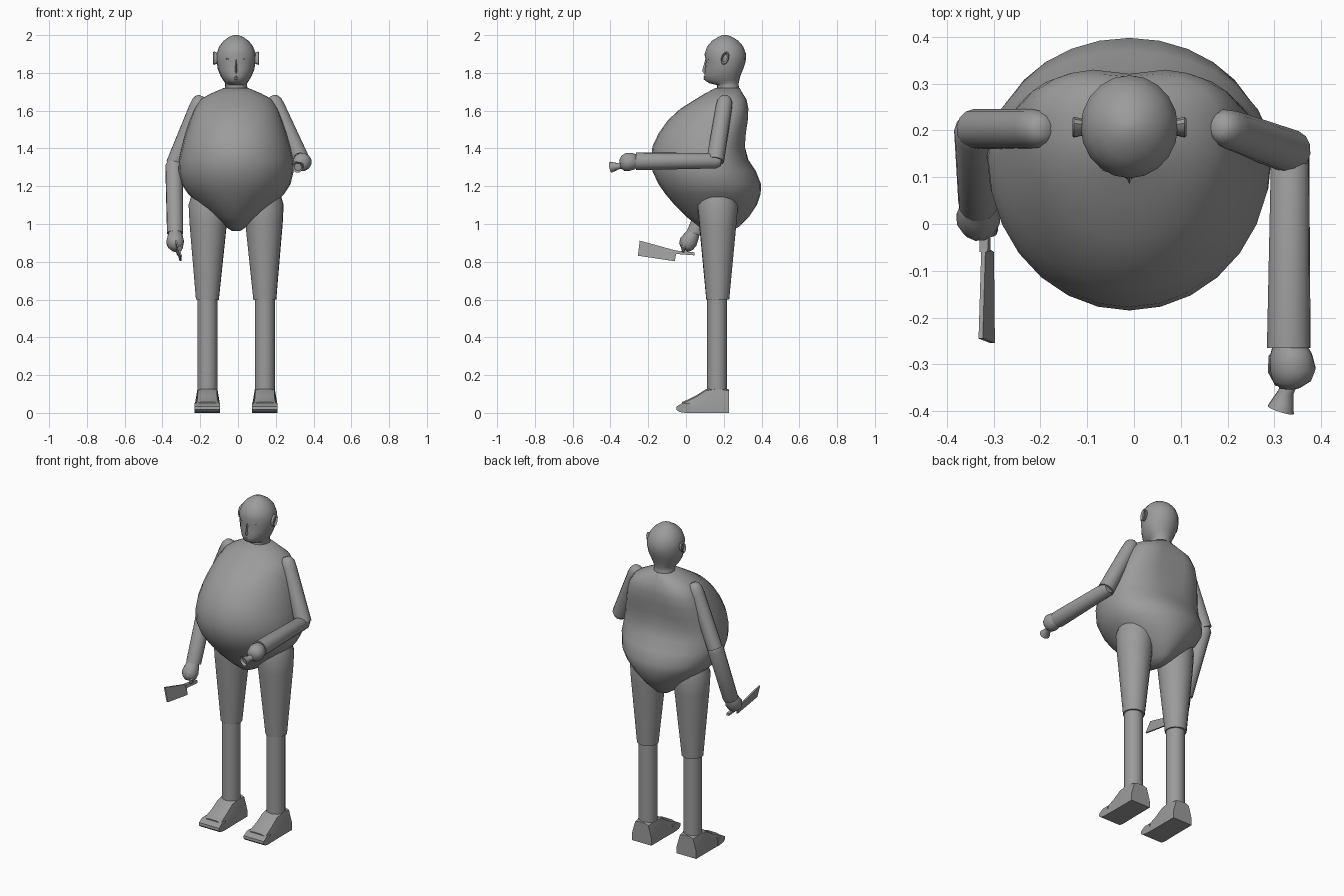
import bpy, bmesh, math
from mathutils import Vector

CX = -0.01  # body midline
grey = bpy.data.materials.new("plain_grey")
grey.diffuse_color = (0.33, 0.33, 0.33, 1)


def finish(name, bm, angle=40):
    bmesh.ops.recalc_face_normals(bm, faces=bm.faces)
    me = bpy.data.meshes.new(name)
    bm.to_mesh(me)
    bm.free()
    me.materials.append(grey)
    ob = bpy.data.objects.new(name, me)
    bpy.context.collection.objects.link(ob)
    bpy.ops.object.select_all(action='DESELECT')
    ob.select_set(True)
    bpy.context.view_layer.objects.active = ob
    bpy.ops.object.shade_smooth_by_angle(angle=math.radians(angle))
    return ob


def loft(name, rings, angle=40):
    """Skin a list of equal-length point rings and close both ends."""
    bm = bmesh.new()
    vs = [[bm.verts.new(p) for p in r] for r in rings]
    n = len(vs[0])
    for a, b in zip(vs, vs[1:]):
        for i in range(n):
            j = (i + 1) % n
            bm.faces.new((a[i], a[j], b[j], b[i]))
    bm.faces.new(vs[0])
    bm.faces.new(vs[-1])
    return finish(name, bm, angle)


def tube(name, stations, n=16, angle=40):
    """Round limb: stations are (point, radius) along a nearly straight path."""
    d = (Vector(stations[-1][0]) - Vector(stations[0][0])).normalized()
    u = d.orthogonal().normalized()
    v = d.cross(u)
    ring = [(math.cos(2 * math.pi * i / n), math.sin(2 * math.pi * i / n)) for i in range(n)]
    return loft(name, [[Vector(p) + r * (c * u + s * v) for c, s in ring]
                       for p, r in stations], angle)


def section(z, hw, yf, yb, yc, n, back_pow=1.0, groove=0.0, x0=CX):
    """Horizontal ring with different front and back depths."""
    pts = []
    for i in range(n):
        a = 2 * math.pi * i / n
        c, s = math.cos(a), math.sin(a)
        if s > 0:
            x = math.copysign(abs(c) ** back_pow, c) * hw
            y = yc + (yb - yc) * s ** back_pow
            y -= groove * max(0, 1 - abs(x) / 0.08)
        else:
            x, y = c * hw, yc + (yc - yf) * s
        pts.append((x0 + x, y, z))
    return pts


# Torso: big belly, hollow waist at the back, rounded seat
torso = [  # z, half width, front, back, middle, back squareness, spine groove
    (0.962, 0.02, 0.15, 0.23, 0.19, 1, 0),
    (0.985, 0.055, 0.07, 0.28, 0.18, 1, 0),
    (1.04, 0.125, 0.0, 0.335, 0.17, 1, 0),
    (1.10, 0.195, -0.06, 0.375, 0.17, 1, 0),
    (1.16, 0.255, -0.11, 0.395, 0.17, 1, 0),
    (1.21, 0.288, -0.145, 0.398, 0.16, 1, 0),
    (1.28, 0.305, -0.178, 0.37, 0.15, 1, 0),
    (1.34, 0.302, -0.185, 0.33, 0.14, .95, 0),
    (1.41, 0.287, -0.178, 0.315, 0.14, .85, .005),
    (1.48, 0.268, -0.145, 0.32, 0.15, .75, .01),
    (1.55, 0.245, -0.095, 0.33, 0.17, .7, .012),
    (1.61, 0.222, -0.03, 0.333, 0.19, .7, .012),
    (1.66, 0.19, 0.05, 0.325, 0.20, .75, .01),
    (1.69, 0.135, 0.10, 0.305, 0.21, .85, .005),
    (1.72, 0.065, 0.155, 0.285, 0.22, 1, 0),
]
loft("torso", [section(z, w, f, b, m, 28, p, g) for z, w, f, b, m, p, g in torso], 60)

# Head with jaw and neck
head = [
    (1.69, 0.064, 0.165, 0.29, 0.225), (1.735, 0.058, 0.165, 0.278, 0.225),
    (1.745, 0.058, 0.125, 0.279, 0.22), (1.76, 0.068, 0.10, 0.282, 0.215),
    (1.785, 0.083, 0.098, 0.288, 0.21), (1.82, 0.097, 0.10, 0.303, 0.21),
    (1.86, 0.103, 0.105, 0.316, 0.21), (1.90, 0.104, 0.098, 0.318, 0.208),
    (1.94, 0.09, 0.112, 0.303, 0.208), (1.97, 0.066, 0.138, 0.277, 0.208),
    (1.99, 0.038, 0.17, 0.245, 0.207), (2.0, 0.012, 0.195, 0.219, 0.207),
]
loft("head", [section(*h, 20) for h in head], 60)

# Nose wedge and lips
loft("nose", [[(CX - w, 0.125, z), (CX, y, z), (CX + w, 0.125, z)]
              for z, w, y in ((1.875, .01, .103), (1.81, .016, .085), (1.795, .014, .098))], 30)
for name, z in (("upper_lip", 1.778), ("lower_lip", 1.768)):
    tube(name, [((CX - .028, .114, z), .002), ((CX, .099, z), .006), ((CX + .028, .114, z), .002)], 8)

# Eyes and ears
for side, s in (("right", -1), ("left", 1)):
    x = CX + s * 0.042
    tube(side + "_eye", [((x - .016, .119 - s * -.004, 1.875), .001), ((x, .117, 1.875), .007),
                         ((x + .016, .119 + s * .004, 1.875), .001)], 8)
    outer = []
    for off, k in ((.095, .75), (.118, 1), (.122, .85), (.112, .55)):
        outer.append([(CX + s * off, .207 + .021 * k * math.cos(i * math.pi / 6) + .008 * k * math.sin(i * math.pi / 6),
                       1.878 + .036 * k * math.sin(i * math.pi / 6)) for i in range(12)])
    loft(side + "_ear", outer, 35)

# Legs and feet
for side, s in (("right", -1), ("left", 1)):
    x = CX + s * 0.152
    tube(side + "_thigh", [((x, .168, .6), .061), ((x + s * -.002, .168, .8), .08),
                           ((x - s * .004, .168, 1.0), .099), ((x - s * .008, .168, 1.1), .108),
                           ((x - s * .01, .168, 1.14), .098), ((x - s * .012, .168, 1.165), .06)], 18)
    tube(side + "_shin", [((x, .165, .11), .053), ((x, .165, .62), .053)], 16)
    foot = []
    for y, w, z0, z1, top in ((.227, .066, 0, .125, .045), (.165, .066, 0, .135, .053),
                              (.105, .066, 0, .125, .05), (.05, .067, 0, .09, .052),
                              (.0, .068, 0, .066, .056), (-.02, .068, .002, .058, .06)):
        foot.append([(x - w, y, z0), (x + w, y, z0), (x + w, y, z0 + (z1 - z0) * .35),
                     (x + top, y, z1 - .008), (x + top * .5, y, z1),
                     (x - top * .5, y, z1), (x - top, y, z1 - .008), (x - w, y, z0 + (z1 - z0) * .35)])
    loft(side + "_foot", foot, 35)
    # Toe cap
    loft(side + "_toe", [[(x + k * .068, y, z) for y, z in
                          ((.02, .0), (-.035, .004), (-.052, .018), (-.05, .034), (-.02, .052), (.02, .052))]
                         for k in (-1, 1)], 35)


# Arms: rounded shoulder end, open-cut elbow
def arm(name, a, b, r0, r1):
    a, b = Vector(a), Vector(b)
    caps = [(-.035, .4), (-.025, .7), (-.005, .93), (.03, 1)]
    d = (b - a).normalized()
    return tube(name, [(a + d * t, r0 * k) for t, k in caps] + [(b, r1)], 14)


arm("right_upper_arm", (-.205, .203, 1.645), (-.34, .203, 1.315), .043, .043)
arm("left_upper_arm", (.195, .205, 1.645), (.335, .155, 1.335), .043, .047)
tube("right_forearm", [((-.34, .203, 1.335), .03), ((-.339, .197, 1.31), .046), ((-.333, .045, .95), .043)], 14)
tube("left_forearm", [((.334, .185, 1.335), .028), ((.334, .16, 1.335), .041), ((.331, -.265, 1.332), .047)], 14)

# Hands
tube("right_hand", [((-.333, .045, .965), .03), ((-.333, .03, .935), .041), ((-.333, .012, .905), .048),
                    ((-.331, .0, .88), .041), ((-.33, -.006, .862), .022)], 12, 60)
tube("left_hand", [((.332, -.255, 1.335), .035), ((.336, -.28, 1.333), .046), ((.34, -.31, 1.328), .05),
                   ((.338, -.335, 1.322), .042), ((.334, -.35, 1.318), .022)], 12, 60)
# Thumb and fingertip shapes
tube("right_thumb", [((-.305, .01, .91), .015), ((-.305, -.015, .875), .014), ((-.312, -.015, .85), .006)], 8)
tube("left_thumb", [((.30, -.28, 1.335), .012), ((.30, -.315, 1.325), .014), ((.308, -.345, 1.315), .006)], 8)

# Small flared cup held in the left hand
tube("held_cup", [((.336, -.325, 1.312), .02), ((.325, -.36, 1.306), .017), ((.319, -.38, 1.303), .024),
                  ((.314, -.398, 1.301), .030), ((.317, -.385, 1.302), .02)], 12, 30)


# Cleaver: leaning flat blade with a slim handle
def plate(name, outline, thick):
    return loft(name, [[(x + k * thick / 2, y, z) for x, y, z in outline] for k in (-1, 1)], 30)


plate("cleaver_blade", [(-.328, -.245, .912), (-.322, -.048, .858), (-.304, -.06, .803), (-.302, -.255, .832)], .009)
plate("cleaver_handle", [(-.322, -.06, .86), (-.318, .045, .85), (-.314, .045, .834), (-.316, -.06, .842)], .018)
